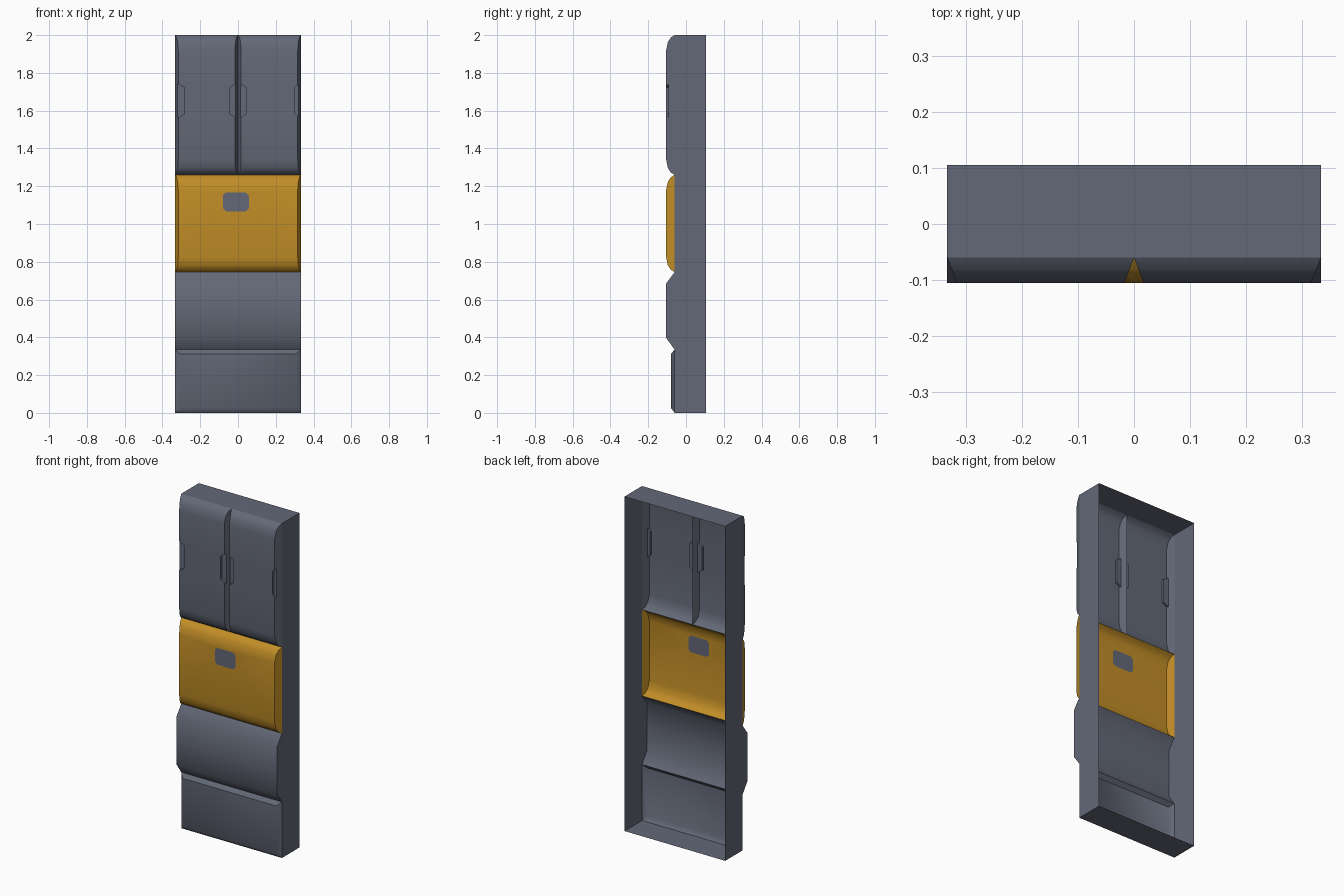
import bpy, bmesh, math

if "Cube" in bpy.data.objects:
    bpy.data.objects.remove(bpy.data.objects["Cube"])

W, BACK, SEAM = 0.333, 0.105, -0.06   # half width, rear edge, plane where panels meet the body


def material(name, rgb):
    m = bpy.data.materials.new(name)
    m.diffuse_color = (*rgb, 1)
    m.use_nodes = True
    m.node_tree.nodes["Principled BSDF"].inputs["Base Color"].default_value = m.diffuse_color
    return m


grey = material("slate grey", (0.125, 0.14, 0.185))
gold = material("amber", (0.54, 0.27, 0.02))


def make_object(name, bm, *mats):
    me = bpy.data.meshes.new(name)
    bm.to_mesh(me)
    bm.free()
    for m in mats:
        me.materials.append(m)
    ob = bpy.data.objects.new(name, me)
    bpy.context.collection.objects.link(ob)
    return ob


def panel(name, x0, x1, profile, inset, *mats):
    """Closed bulge: (z, depth) profile swept in x, ends leaning in by inset."""
    bm = bmesh.new()
    top = max(d for z, d in profile)
    left = [bm.verts.new((x0 + inset * d / top, SEAM - d, z)) for z, d in profile]
    right = [bm.verts.new((x1 - inset * d / top, SEAM - d, z)) for z, d in profile]
    for i in range(len(profile)):
        j = (i + 1) % len(profile)
        bm.faces.new((left[i], right[i], right[j], left[j]))
    bm.faces.new(left)
    bm.faces.new(right[::-1])
    bmesh.ops.recalc_face_normals(bm, faces=bm.faces)
    return make_object(name, bm, *mats)


def prism(name, outline, y0, y1):
    bm = bmesh.new()
    f = bm.faces.new([bm.verts.new((x, y0, z)) for x, z in outline])
    g = bmesh.ops.extrude_face_region(bm, geom=[f])["geom"]
    for v in g:
        if isinstance(v, bmesh.types.BMVert):
            v.co.y = y1
    bmesh.ops.recalc_face_normals(bm, faces=bm.faces)
    ob = make_object(name, bm)
    ob.hide_render = True
    return ob


def cut(ob, cutter):
    mod = ob.modifiers.new("cut", "BOOLEAN")
    mod.operation, mod.solver, mod.object = "DIFFERENCE", "EXACT", cutter
    bpy.context.view_layer.objects.active = ob
    bpy.ops.object.modifier_apply(modifier=mod.name)


def finish(ob):
    """Open the rear of the panel and smooth its rounded lips."""
    bm = bmesh.new()
    bm.from_mesh(ob.data)
    rear = [f for f in bm.faces if f.normal.y > 0.9]
    bmesh.ops.delete(bm, geom=rear, context="FACES")
    bm.to_mesh(ob.data)
    bm.free()
    bpy.ops.object.select_all(action="DESELECT")
    ob.select_set(True)
    bpy.context.view_layer.objects.active = ob
    bpy.ops.object.shade_smooth_by_angle(angle=math.radians(40))


def rounded(z0, z1):
    lip = [(0, 0), (0.012, 0.02), (0.036, 0.036), (0.08, 0.045)]
    return [(z0 + a, d) for a, d in lip] + [(z1 - a, d) for a, d in reversed(lip)]


# Body: four thin walls, open front and rear
bm = bmesh.new()
corners = [(-W, 0), (W, 0), (W, 2), (-W, 2)]
front = [bm.verts.new((x, SEAM, z)) for x, z in corners]
rear = [bm.verts.new((x, BACK, z)) for x, z in corners]
for i in range(4):
    j = (i + 1) % 4
    bm.faces.new((front[j], front[i], rear[i], rear[j]))
make_object("body_walls", bm, grey)

# Twin upper panels with shallow notches on their upright edges
uppers = [panel("upper_panel_left", -W, 0, rounded(1.26, 2), 0.017, grey),
          panel("upper_panel_right", 0, W, rounded(1.26, 2), 0.017, grey)]


def notch(x_edge, x_in):
    x_mid = x_edge + (x_in - x_edge) * 0.35
    out = 2 * x_edge - x_in
    return prism("notch_cutter", [(out, 1.565), (x_mid, 1.565), (x_in, 1.583),
                                  (x_in, 1.722), (x_mid, 1.74), (out, 1.74)], -0.2, -0.093)


for ob, edges in zip(uppers, [((-W, -0.283), (0, -0.042)), ((0, 0.042), (W, 0.302))]):
    for edge, inner in edges:
        cutter = notch(edge, inner)
        cut(ob, cutter)
        bpy.data.objects.remove(cutter)
    finish(ob)

# Amber middle panel with a flush grey badge plate let into its face
mid = panel("amber_panel", -W, W, rounded(0.745, 1.26), 0.017, gold, grey)
bm = bmesh.new()
bm.from_mesh(mid.data)
face = min(bm.faces, key=lambda f: f.calc_center_median().y)
edges = list(face.edges)
bmesh.ops.delete(bm, geom=[face], context="FACES_ONLY")
cx, cz, hx, hz, c = -0.011, 1.117, 0.069, 0.05, 0.016
outline = [(-hx + c, -hz), (hx - c, -hz), (hx, -hz + c), (hx, hz - c),
           (hx - c, hz), (-hx + c, hz), (-hx, hz - c), (-hx, -hz + c)]
ring = [bm.verts.new((cx + x, SEAM - 0.045, cz + z)) for x, z in outline]
edges += [bm.edges.new((ring[i - 1], ring[i])) for i in range(8)]
fill = bmesh.ops.triangle_fill(bm, edges=edges, use_beauty=True, normal=(0, -1, 0))["geom"]
for f in [g for g in fill if isinstance(g, bmesh.types.BMFace)]:
    m = f.calc_center_median()
    if abs(m.x - cx) < hx and abs(m.z - cz) < hz and all(v in ring for v in f.verts):
        bm.faces.remove(f)
badge = bm.faces.new(ring)
badge.material_index = 1
bmesh.ops.recalc_face_normals(bm, faces=bm.faces)
bm.to_mesh(mid.data)
bm.free()
finish(mid)

# Lower panel running flush to both sides
finish(panel("lower_panel", -W, W,
             [(0.335, 0), (0.397, 0.045), (0.685, 0.045), (0.745, 0)], 0, grey))

# Bevelled kick plate at the foot
finish(panel("kick_plate", -W, W,
             [(0, 0), (0.026, 0.02), (0.312, 0.02), (0.335, 0)], 0.024, grey))
